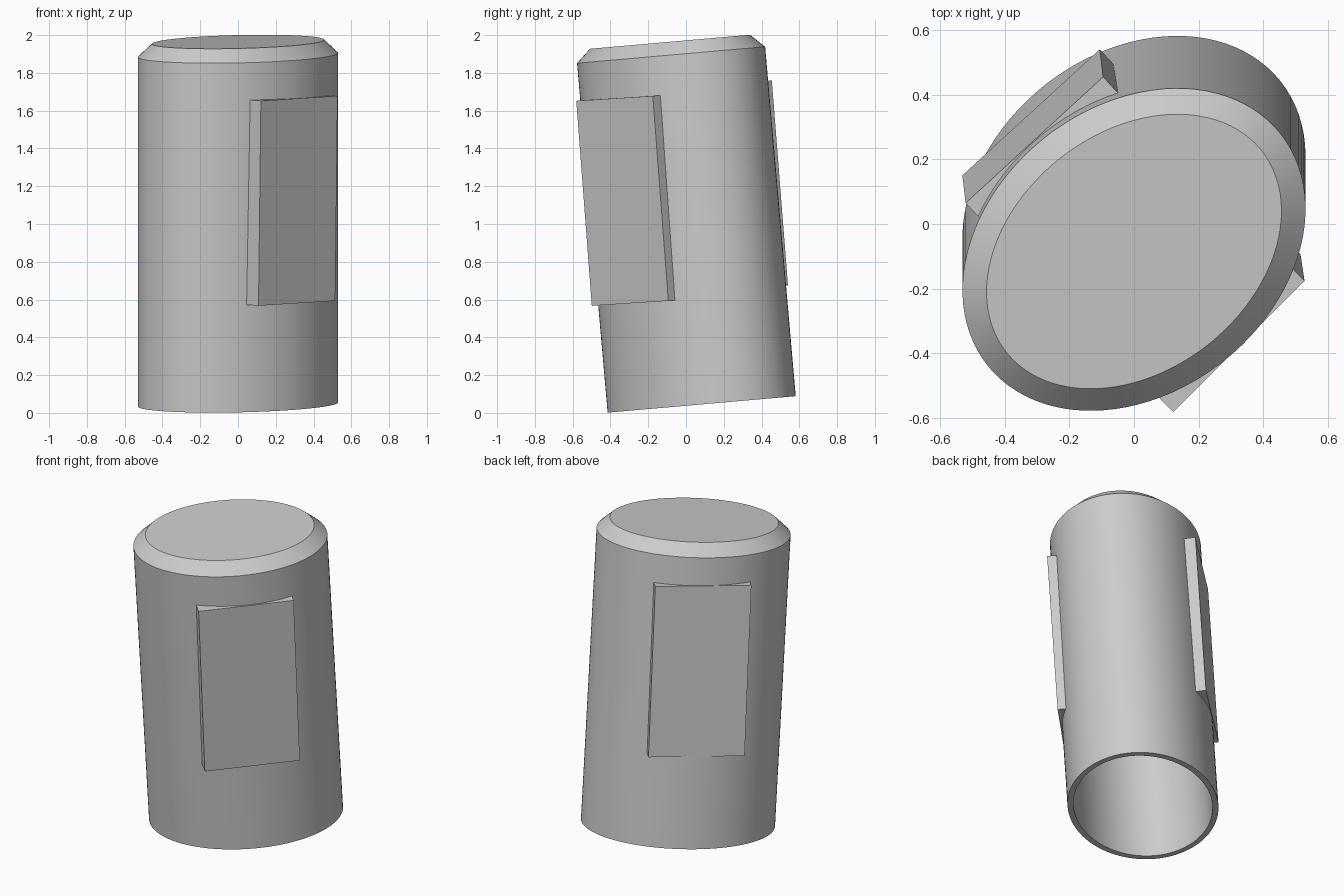
import bpy, bmesh, math
from mathutils import Matrix

if "Cube" in bpy.data.objects:
    bpy.data.objects.remove(bpy.data.objects["Cube"])

A, B, PHI = 0.578, 0.4435, math.radians(38.5)   # oval half-axes and their heading
SEGMENTS = 96
LEAN = Matrix.Translation((0, 0.083, 0.045)) @ Matrix.Rotation(math.radians(5), 4, 'X')

grey = bpy.data.materials.new("plain_grey")
grey.diffuse_color = (0.6, 0.6, 0.6, 1)
grey.use_nodes = True
grey.node_tree.nodes["Principled BSDF"].inputs["Base Color"].default_value = grey.diffuse_color


def finish(bm, name, matrix):
    bmesh.ops.recalc_face_normals(bm, faces=bm.faces)
    mesh = bpy.data.meshes.new(name)
    bm.to_mesh(mesh)
    bm.free()
    mesh.materials.append(grey)
    ob = bpy.data.objects.new(name, mesh)
    bpy.context.collection.objects.link(ob)
    ob.matrix_world = matrix
    bpy.ops.object.select_all(action='DESELECT')
    ob.select_set(True)
    bpy.context.view_layer.objects.active = ob
    bpy.ops.object.shade_smooth_by_angle(angle=math.radians(25))
    return ob


def oval_ring(bm, inset, z):
    ring = []
    for i in range(SEGMENTS):
        u = math.tau * i / SEGMENTS
        x, y = (A - inset) * math.cos(u), (B - inset) * math.sin(u)
        ring.append(bm.verts.new((x * math.cos(PHI) - y * math.sin(PHI),
                                  x * math.sin(PHI) + y * math.cos(PHI), z)))
    return ring


# Hollow oval sleeve, open below, with a chamfered closed top
bm = bmesh.new()
profile = [(0.035, 1.82), (0.035, 0), (0, 0), (0, 1.857), (0.075, 1.927)]
rings = [oval_ring(bm, inset, z) for inset, z in profile]
for lo, hi in zip(rings, rings[1:]):
    for i in range(SEGMENTS):
        j = (i + 1) % SEGMENTS
        bm.faces.new((lo[i], lo[j], hi[j], hi[i]))
bm.faces.new(rings[0])
bm.faces.new(rings[-1])
finish(bm, "sleeve_body", LEAN)


# Flat pad whose curved back is sunk into the sleeve wall
def pad(name, heading, roll, centre_t, out, z, width, height):
    a, b, d = A - 0.017, B - 0.017, PHI - heading
    stt = (a * math.cos(d)) ** 2 + (b * math.sin(d)) ** 2
    sty = (a * a - b * b) * math.sin(d) * math.cos(d)
    outline = [(width / 2, -out), (-width / 2, -out)]
    steps = 24
    for i in range(steps + 1):
        x = width * (i / steps - 0.5)
        t = x + centre_t
        outline.append((x, sty / stt * t - a * b / stt * math.sqrt(stt - t * t)))
    bm = bmesh.new()
    face = bm.faces.new([bm.verts.new((x, y, -height / 2)) for x, y in outline])
    top = bmesh.ops.extrude_face_region(bm, geom=[face])["geom"]
    bmesh.ops.translate(bm, vec=(0, 0, height),
                        verts=[v for v in top if isinstance(v, bmesh.types.BMVert)])
    place = (Matrix.Rotation(heading, 4, 'Z') @ Matrix.Translation((centre_t, 0, z))
             @ Matrix.Rotation(roll, 4, 'Y'))
    finish(bm, name, LEAN @ place)


pad("front_pad", math.radians(45), 0.0163, -0.005, 0.4543, 1.11, 0.574, 1.088)
pad("back_pad", math.radians(222.6), -0.013, 0.014, 0.4469, 1.1355, 0.577, 1.088)
